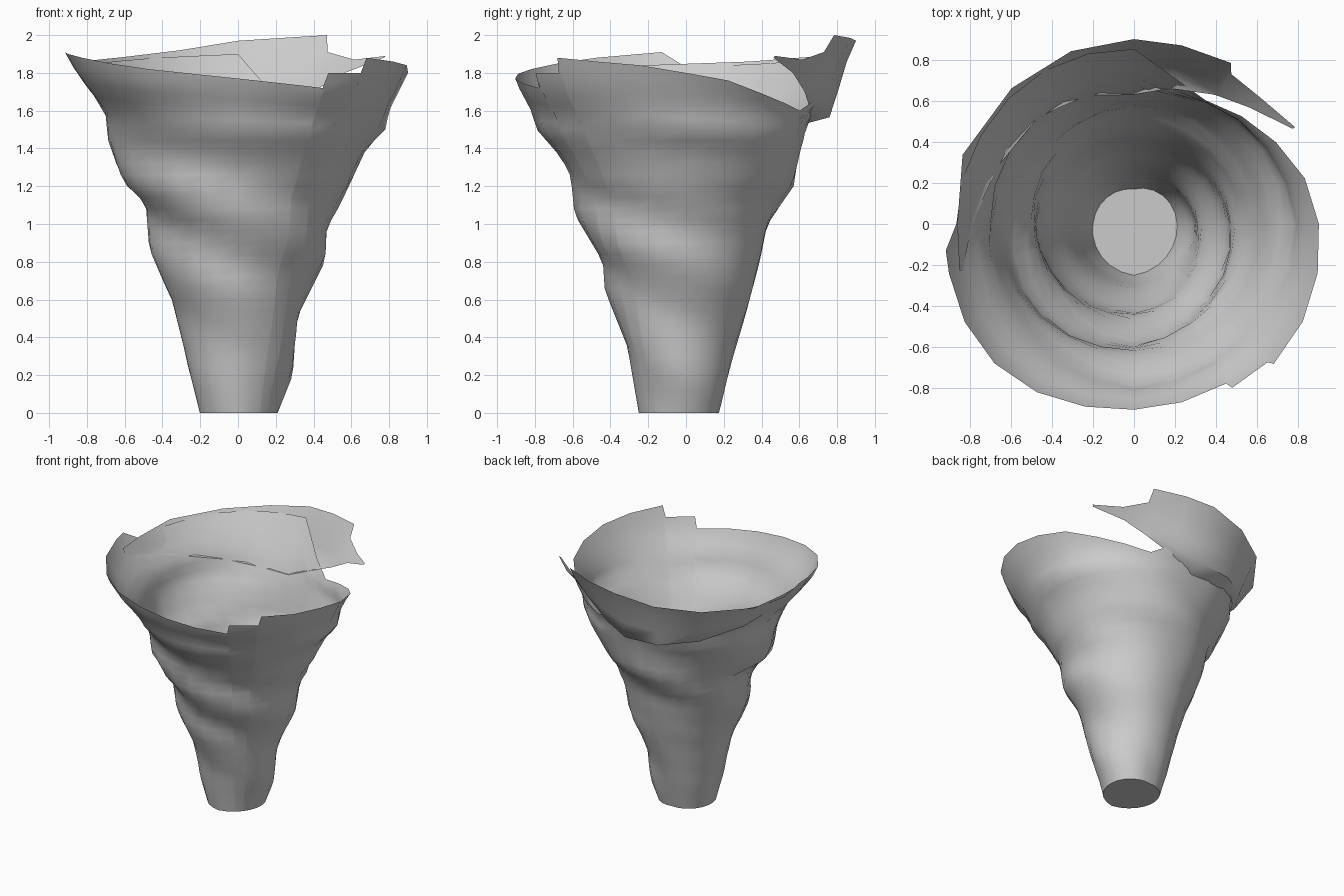
import bpy, bmesh
from math import sin, cos, radians, floor

if "Cube" in bpy.data.objects:
    bpy.data.objects.remove(bpy.data.objects["Cube"])

DROP = 0.22   # fall of the spiral ridges per quarter turn


def lerp_table(table, v):
    if v <= table[0][0]:
        return table[0][1]
    for (a, p), (b, q) in zip(table, table[1:]):
        if v <= b:
            return p + (q - p) * (v - a) / (b - a)
    return table[-1][1]


# Wall profiles (z, radius) at right, back, left and front
PROFILES = [
    [(0, .21), (.2, .29), (.5, .31), (.8, .46), (.98, .47), (1.1, .54),
     (1.25, .61), (1.4, .68), (1.5, .78), (1.6, .8), (1.84, .92)],
    [(0, .17), (.3, .25), (.5, .31), (.8, .39), (1.0, .43), (1.2, .57),
     (1.4, .6), (1.53, .63), (1.75, .77), (1.97, .89)],
    [(0, .2), (.4, .3), (.6, .35), (.87, .47), (1.13, .49), (1.2, .58),
     (1.28, .63), (1.45, .69), (1.6, .7), (1.75, .81), (1.91, .92)],
    [(0, .25), (.35, .31), (.65, .43), (.8, .44), (1.05, .59), (1.25, .61),
     (1.35, .66), (1.5, .79), (1.6, .82), (1.75, .9), (1.9, .93)],
]


def base(z):
    return sum(lerp_table(p, z) for p in PROFILES) / 4


def radius(deg, z):
    # blend neighbouring profiles along the spiral direction
    q = deg / 90
    i, t = floor(q) % 4, q - floor(q)
    za, zb = z + DROP * t, z - DROP * (1 - t)
    da = lerp_table(PROFILES[i], za) - base(za)
    db = lerp_table(PROFILES[(i + 1) % 4], zb) - base(zb)
    r = base(z) + (1 - t) * da + t * db
    if i > 1:   # rim flares a little more at the front corners
        r += .04 * sin(radians(2 * deg)) ** 2 * min(1, max(0, (z - 1.55) / .2))
    return r


def polar(deg, r, z):
    return (r * cos(radians(deg)), r * sin(radians(deg)), z)


def make_sheet(name, columns, closed=False, cap=False):
    bm = bmesh.new()
    cols = [[bm.verts.new(p) for p in c] for c in columns]
    pairs = list(zip(cols, cols[1:]))
    if closed:
        pairs.append((cols[-1], cols[0]))
    for a, b in pairs:
        for k in range(len(a) - 1):
            bm.faces.new((a[k], b[k], b[k + 1], a[k + 1]))
    if cap:
        bm.faces.new([c[0] for c in reversed(cols)])
    me = bpy.data.meshes.new(name)
    bm.to_mesh(me)
    bm.free()
    ob = bpy.data.objects.new(name, me)
    bpy.context.collection.objects.link(ob)
    bpy.context.view_layer.objects.active = ob
    bpy.ops.object.select_all(action='DESELECT')
    ob.select_set(True)
    bpy.ops.object.shade_smooth_by_angle(angle=radians(50))
    return ob


# Funnel body, with a torn, uneven rim (it climbs inside the back sheet)
RIM = [(0, 1.8), (15, 1.76), (37, 1.66), (60, 1.6), (75, 1.68), (90, 1.9),
       (120, 1.88), (150, 1.85), (180, 1.83), (188, 1.91), (210, 1.88),
       (240, 1.82), (270, 1.77), (300, 1.72), (301, 1.8), (314, 1.8),
       (315, 1.88), (345, 1.84), (360, 1.8)]
angles = sorted(set(range(0, 360, 15)) | {188, 301, 314})
body = []
for a in angles:
    top = lerp_table(RIM, a)
    zs = [1.44 * k / 24 for k in range(25)]
    zs += [1.44 + (top - 1.44) * k / 6 for k in range(1, 7)]
    body.append([polar(a, radius(a, z), z) for z in zs])
make_sheet("funnel_body", body, closed=True, cap=True)

# Loose outer sheet round the back: lower edge, upper edge, two torn points
LOW = [(31, 1.88), (45, 1.80), (59, 1.69), (75, 1.6), (90, 1.53), (110, 1.53),
       (132, 1.57), (158, 1.64), (180, 1.72), (195, 1.78)]
TOP = [(31, 1.89), (45, 1.87), (57, 1.91), (59, 2.0), (75, 1.985), (90, 1.97),
       (110, 1.92), (132, 1.885), (158, 1.86), (195, 1.84)]
TOP_R = [(31, .915), (45, .87), (57, .87), (59, .915), (75, .9), (90, .9),
         (132, .89), (158, .9), (180, .86), (195, .88)]
TIP_R = [(31, .90), (45, .80), (57, .745), (75, .67)]
sheet = []
for a in [31, 45, 57, 59, 75, 90, 110, 132, 158, 180, 195]:
    z0, z1, r1 = lerp_table(LOW, a), lerp_table(TOP, a), lerp_table(TOP_R, a)
    r0 = lerp_table(TIP_R, a) if a < 75 else min(r1, radius(a, z0))
    bulge = min(1, max(0, (a - 60) / 30)) * max(0, 1 - max(0, a - 110) / 70)
    # ledge under the back, easing into a plain slope at both ends
    steps = [(0, 0), (.08, .08 + .40 * bulge), (.4, .4 + .25 * bulge),
             (.75, .75 + .07 * bulge), (1, 1)]
    sheet.append([polar(a, r0 + (r1 - r0) * v, z0 + (z1 - z0) * u)
                  for u, v in steps])
make_sheet("back_sheet", sheet)
